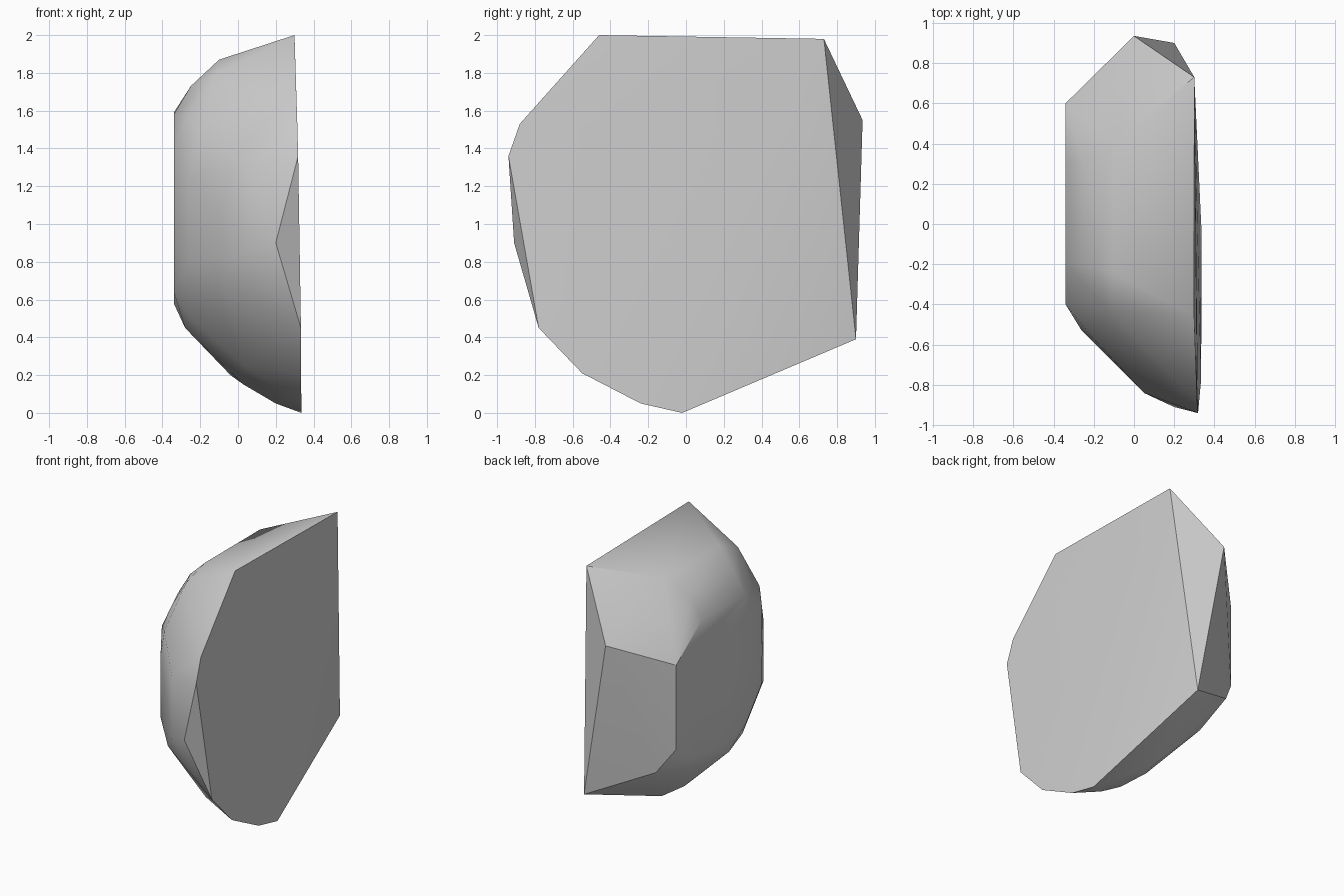
import bpy
import bmesh
import math

cube = bpy.data.objects.get("Cube")
if cube:
    bpy.data.objects.remove(cube, do_unlink=True)


def flat_color(name, rgb):
    """Plain material with the same viewport and render colour."""
    material = bpy.data.materials.new(name)
    material.use_nodes = True
    color = (*rgb, 1)
    material.diffuse_color = color
    for node in material.node_tree.nodes:
        if node.type == "BSDF_PRINCIPLED":
            node.inputs["Base Color"].default_value = color
    return material


def slice_at(x, outline):
    """Place a (y, z) outline on a plane of constant x."""
    return [(x, y, z) for y, z in outline]


def hull_object(name, points, material, sharp_angle):
    """Wrap the guide points in a convex skin and shade it."""
    mesh = bpy.data.meshes.new(name)
    bm = bmesh.new()
    for point in points:
        bm.verts.new(point)
    result = bmesh.ops.convex_hull(bm, input=bm.verts[:])
    # Remove guide points that fell inside the skin
    inside = {item for key in ("geom_interior", "geom_unused")
              for item in result[key]
              if isinstance(item, bmesh.types.BMVert)}
    bmesh.ops.delete(bm, geom=list(inside), context="VERTS")
    loose = [vert for vert in bm.verts if not vert.link_faces]
    bmesh.ops.delete(bm, geom=loose, context="VERTS")
    bmesh.ops.recalc_face_normals(bm, faces=bm.faces[:])
    bm.to_mesh(mesh)
    bm.free()
    mesh.materials.append(material)
    obj = bpy.data.objects.new(name, mesh)
    bpy.context.collection.objects.link(obj)
    bpy.ops.object.select_all(action="DESELECT")
    obj.select_set(True)
    bpy.context.view_layer.objects.active = obj
    bpy.ops.object.shade_smooth_by_angle(angle=math.radians(sharp_angle))
    return obj


# Broad split side: leans in slightly toward the top
split_outline = [(-.46, 2), (.73, 1.98), (-.02, 0), (-.24, .05), (-.55, .21),
                 (-.78, .45), (-.94, 1.36), (-.88, 1.53)]
split_side = [(.335 - .009 * z * z, y, z) for y, z in split_outline]

# Smaller flat side opposite the split
flat_side = slice_at(-.34, [(.6, 1.37), (.6, .75), (.3, 1.59), (-.2, 1.58),
                            (-.4, 1.4), (-.39, .85), (-.22, .64),
                            (.07, .58), (.41, .62)])

# Rounded crown between the two sides
crown = slice_at(-.1, [(-.24, 1.87), (.4, 1.87)])
crown += slice_at(-.25, [(-.2, 1.73), (.3, 1.73)])
crown += [(-.12, -.43, 1.79), (-.27, -.38, 1.57)]

# Rounded front, with the chip corner beside the split
front = slice_at(-.26, [(-.53, 1.25), (-.53, .8)])
front += slice_at(.05, [(-.84, 1.3), (-.84, .85)])
front += [(.2, -.91, .9), (-.2, -.57, 1.47), (-.08, -.7, .7)]

# Back corners: upper ridge, lower tip and undercut
back = [(0, .935, 1.55), (.2, .9, .39), (-.23, .68, .58)]

# Sloping underside
underside = slice_at(.03, [(.24, .17), (-.1, .15), (-.42, .25)])
underside += slice_at(-.28, [(.35, .5), (-.1, .45)])
underside += [(.2, -.1, .05), (-.04, .08, .2), (-.25, -.3, .5)]

stone = flat_color("stone_gray", (.62, .62, .62))
hull_object("split_rock",
            split_side + flat_side + crown + front + back + underside,
            stone, sharp_angle=33)
